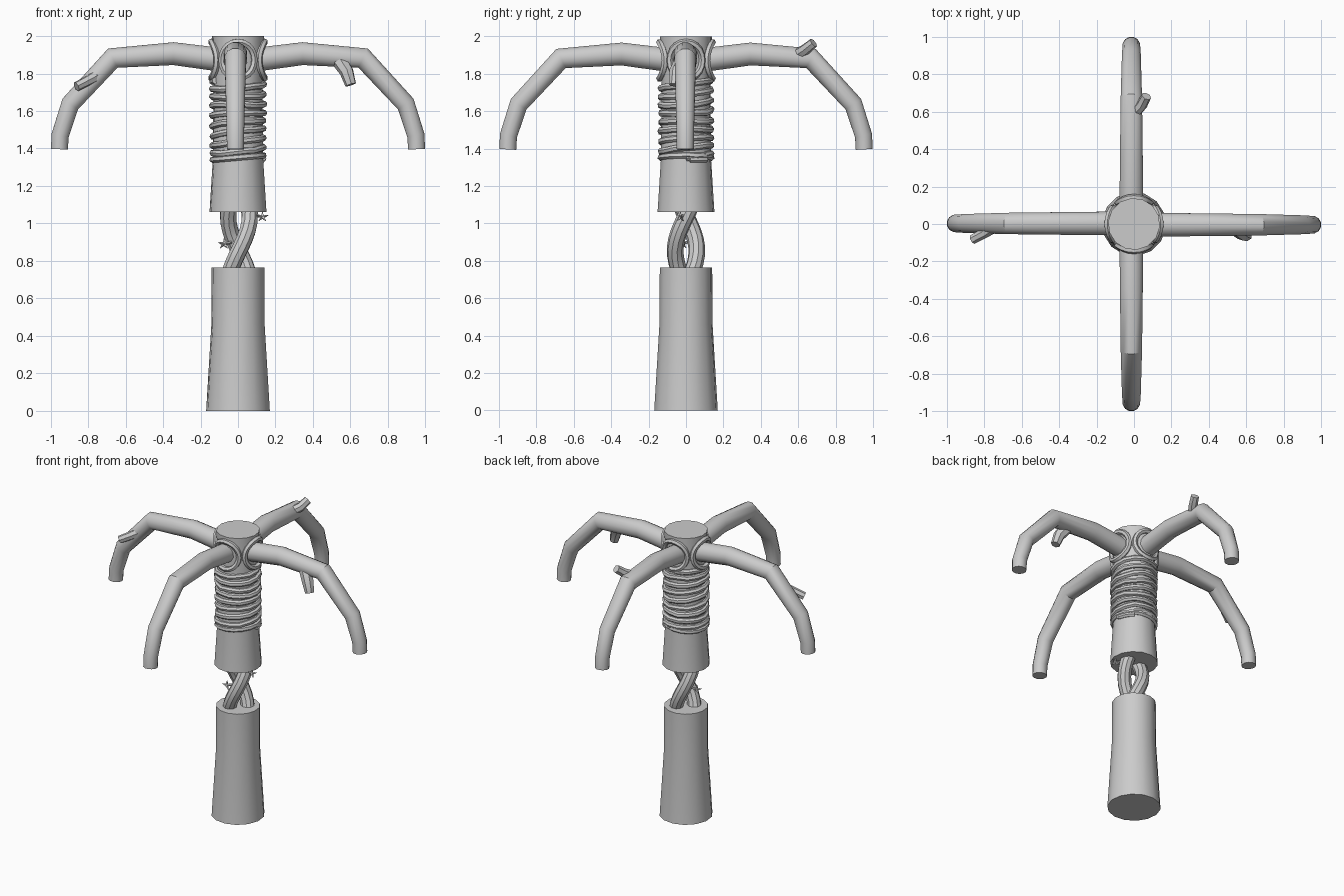
import bpy, bmesh, math, random
from mathutils import Vector, Matrix

if "Cube" in bpy.data.objects:
    bpy.data.objects.remove(bpy.data.objects["Cube"])

random.seed(4)


def finish(name, bm, angle=35):
    bmesh.ops.recalc_face_normals(bm, faces=bm.faces[:])
    for f in bm.faces:
        f.smooth = True
    me = bpy.data.meshes.new(name)
    bm.to_mesh(me)
    bm.free()
    me.set_sharp_from_angle(angle=math.radians(angle))
    ob = bpy.data.objects.new(name, me)
    bpy.context.collection.objects.link(ob)
    return ob


def sweep(name, pts, radii, sides=8, closed=False, angle=35):
    """Tube along a path with a radius per point (or one radius)."""
    pts = [Vector(p) for p in pts]
    n = len(pts)
    if not isinstance(radii, (list, tuple)):
        radii = [radii] * n
    bm = bmesh.new()
    rings, normal, last = [], None, None
    for i, p in enumerate(pts):
        a = pts[(i - 1) % n] if closed or i > 0 else p
        b = pts[(i + 1) % n] if closed or i < n - 1 else p
        t = (b - a).normalized()
        if normal is None:
            normal = t.orthogonal().normalized()
        else:
            normal = (last.rotation_difference(t) @ normal).normalized()
        last = t
        side = t.cross(normal)
        rings.append([bm.verts.new(p + radii[i] * (
            math.cos(k * math.tau / sides) * normal + math.sin(k * math.tau / sides) * side))
            for k in range(sides)])
    for i in range(n if closed else n - 1):
        r, s = rings[i], rings[(i + 1) % n]
        for k in range(sides):
            j = (k + 1) % sides
            bm.faces.new((r[k], r[j], s[j], s[k]))
    if not closed:
        bm.faces.new(rings[0])
        bm.faces.new(rings[-1])
    return finish(name, bm, angle)


def lathe(name, profile, sides=14):
    return sweep(name, [(0, 0, z) for r, z in profile], [r for r, z in profile], sides)


# Handle and upper shaft
lathe("handle", [(0.171, 0), (0.143, 0.46), (0.141, 0.765)])
lathe("upper_shaft", [(0.153, 1.06), (0.134, 1.36), (0.132, 1.75), (0.139, 2.0)])

# Two twisted core strands joining handle and shaft
for s in range(2):
    path = []
    for i in range(9):
        f = i / 8
        a = math.radians(215 + 180 * s + 170 * f)
        path.append((0.005 + 0.058 * math.cos(a), 0.058 * math.sin(a), 0.74 + 0.35 * f))
    sweep(f"core_strand_{s + 1}", path, 0.045, 10)

# Four hooked prongs
prong = [(0.05, 1.868), (0.345, 1.906), (0.668, 1.882), (0.895, 1.637), (0.949, 1.47), (0.953, 1.396)]
radii = [0.066, 0.063, 0.059, 0.052, 0.048, 0.047]
for k, off in enumerate([(0, -0.004), (-0.014, 0), (0, 0.003), (-0.014, 0)]):
    rot = Matrix.Rotation(k * math.pi / 2, 3, 'Z')
    sweep(f"prong_{k + 1}", [rot @ Vector((r, 0, z)) + Vector((*off, 0)) for r, z in prong],
          radii, 12)

    # Rope loop hugging the prong's base
    loop = []
    for i in range(20):
        t = i * math.tau / 20
        a = k * math.pi / 2 + 0.66 * math.cos(t)
        loop.append((0.142 * math.cos(a), 0.142 * math.sin(a), 1.872 + 0.097 * math.sin(t)))
    sweep(f"prong_loop_{k + 1}", loop, 0.018, 6, closed=True)

# Cut branch stubs on the prongs
sweep("stub_left", [(-0.74, -0.01, 1.795), (-0.80, -0.05, 1.762), (-0.862, -0.083, 1.73)],
      [0.034, 0.028, 0.026], 7)
sweep("stub_right", [(0.54, -0.02, 1.87), (0.58, -0.052, 1.81), (0.602, -0.062, 1.74)],
      [0.042, 0.038, 0.03], 7)
sweep("stub_back", [(0.0, 0.59, 1.90), (0.042, 0.635, 1.928), (0.066, 0.682, 1.966)],
      [0.032, 0.03, 0.027], 7)

# Rope coil, wound slightly unevenly
coil = []
turns, steps = 8.6, 14
count = int(turns * steps)
for i in range(count + 1):
    a = i * math.tau / steps
    r = 0.135 + random.uniform(-0.003, 0.003)
    z = 1.352 + 0.418 * i / count + 0.009 * math.sin(a * 1.13) + random.uniform(-0.003, 0.003)
    coil.append((r * math.cos(a), r * math.sin(a), z))
sweep("rope_coil", coil, 0.0185, 7)
# Wrap closing the coil's lower edge, with a short loose end
wrap = [(0.136 * math.cos(a), 0.136 * math.sin(a), 1.352 + 0.012 * math.cos(a))
        for a in [i * math.tau / 16 for i in range(16)]]
sweep("lower_wrap", wrap, 0.017, 6, closed=True)
sweep("rope_end", [(0.137 * math.cos(a), 0.137 * math.sin(a), 1.342) for a in (0.15, 0.4, 0.65, 0.9)],
      0.016, 6)

# Small frayed splinters on the strands
for n, c in enumerate([(-0.075, -0.015, 0.89), (0.13, -0.03, 1.035)]):
    c = Vector(c)
    bm = bmesh.new()
    for k in range(5):
        a = k * math.tau / 5 + 0.3
        d = Vector((math.cos(a), 0.5 * math.sin(2 * a), 0.8 * math.sin(a))).normalized()
        m = Matrix.Translation(c + d * 0.016) @ d.to_track_quat('Z', 'Y').to_matrix().to_4x4()
        bmesh.ops.create_cone(bm, cap_ends=True, segments=4, radius1=0.011, radius2=0.001,
                              depth=0.036, matrix=m)
    finish(f"frayed_splinter_{n + 1}", bm, 20)
    sweep(f"splinter_stem_{n + 1}", [c, c + Vector((0.04 - 0.085 * n, 0.02, 0.01))], 0.008, 5)
